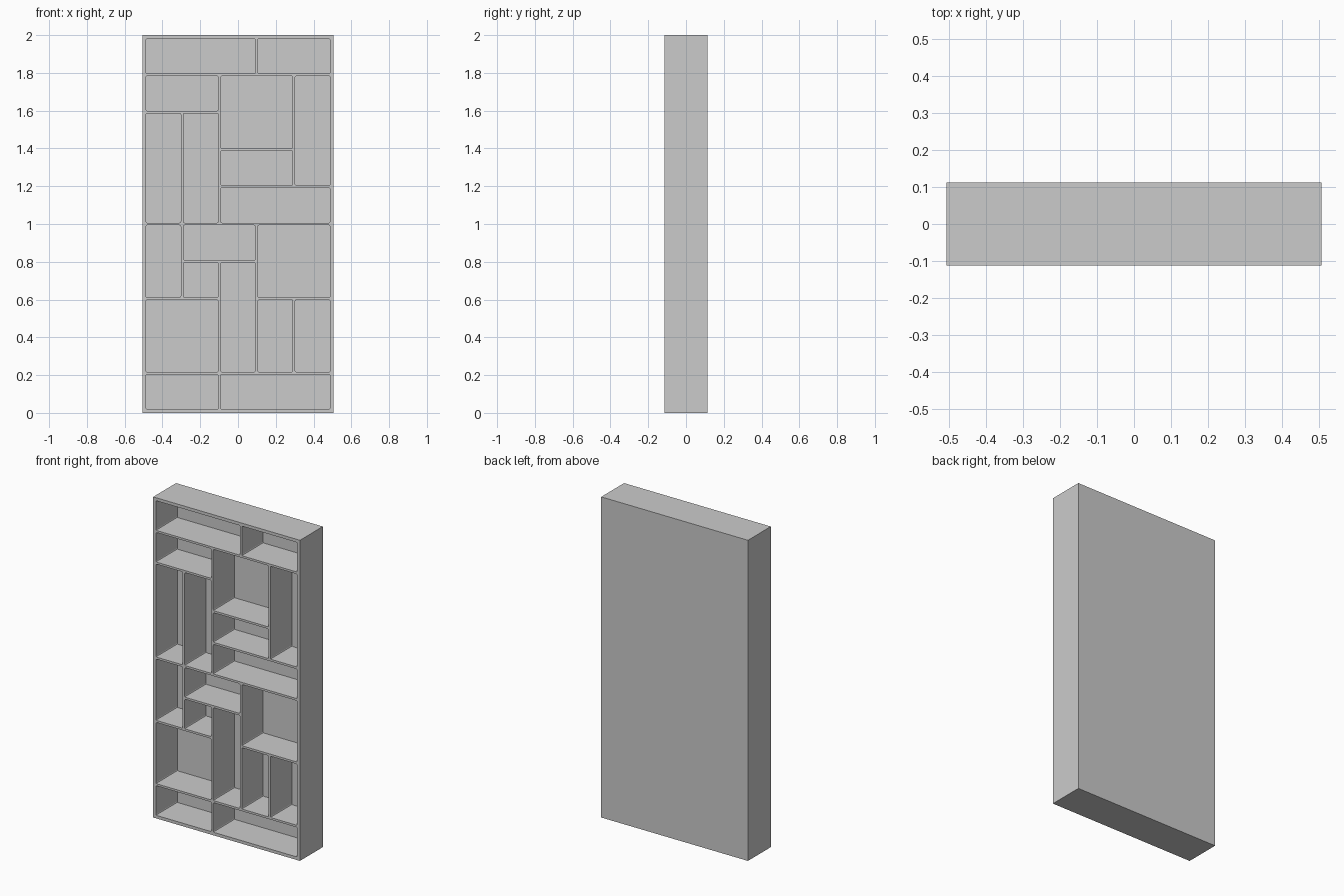
import bpy, bmesh
from mathutils import Matrix, Vector

if "Cube" in bpy.data.objects:
    bpy.data.objects.remove(bpy.data.objects["Cube"])

PITCH = 0.1975      # compartment module
EDGE = 0.0125       # margin outside the module grid
INSET = 0.0065      # half divider thickness
DEPTH, BACK = 0.225, 0.015
COLS, ROWS = 5, 10
WIDTH = COLS * PITCH + 2 * EDGE

# compartments: column, row from bottom, columns wide, rows high
CELLS = [(0, 0, 2, 1), (2, 0, 3, 1),
         (0, 1, 2, 2), (2, 1, 1, 3), (3, 1, 1, 2), (4, 1, 1, 2),
         (0, 3, 1, 2), (1, 3, 1, 1), (1, 4, 2, 1), (3, 3, 2, 2),
         (0, 5, 1, 3), (1, 5, 1, 3), (2, 5, 3, 1), (2, 6, 2, 1),
         (4, 6, 1, 3), (2, 7, 2, 2), (0, 8, 2, 1),
         (0, 9, 3, 1), (3, 9, 2, 1)]


def add_box(bm, lo, hi):
    lo, hi = Vector(lo), Vector(hi)
    mat = Matrix.Translation((lo + hi) / 2) @ Matrix.Diagonal((*(hi - lo), 1))
    return bmesh.ops.create_cube(bm, size=1, matrix=mat)["verts"]


def to_object(bm, name):
    mesh = bpy.data.meshes.new(name)
    bm.to_mesh(mesh)
    bm.free()
    obj = bpy.data.objects.new(name, mesh)
    bpy.context.collection.objects.link(obj)
    return obj


# solid bookcase block
bm = bmesh.new()
add_box(bm, (-WIDTH / 2, -DEPTH / 2, 0), (WIDTH / 2, DEPTH / 2, 2))
bookcase = to_object(bm, "bookcase")

# compartment cutters with slightly rounded corners
bm = bmesh.new()
for c, r, w, h in CELLS:
    x = EDGE - WIDTH / 2 + c * PITCH
    z = EDGE + r * PITCH
    add_box(bm, (x + INSET, -DEPTH / 2 - 0.05, z + INSET),
            (x + w * PITCH - INSET, DEPTH / 2 - BACK, z + h * PITCH - INSET))
deep = [e for e in bm.edges if abs(e.verts[0].co.y - e.verts[1].co.y) > 0.1]
bmesh.ops.bevel(bm, geom=deep, offset=0.007, segments=2, profile=0.5, affect='EDGES')
cutter = to_object(bm, "compartment_cutter")
cutter.hide_render = True

# hollow out the compartments
mod = bookcase.modifiers.new("compartments", 'BOOLEAN')
mod.operation = 'DIFFERENCE'
mod.solver = 'EXACT'
mod.object = cutter
bpy.context.view_layer.objects.active = bookcase
bpy.ops.object.modifier_apply(modifier=mod.name)
bpy.data.objects.remove(cutter)
